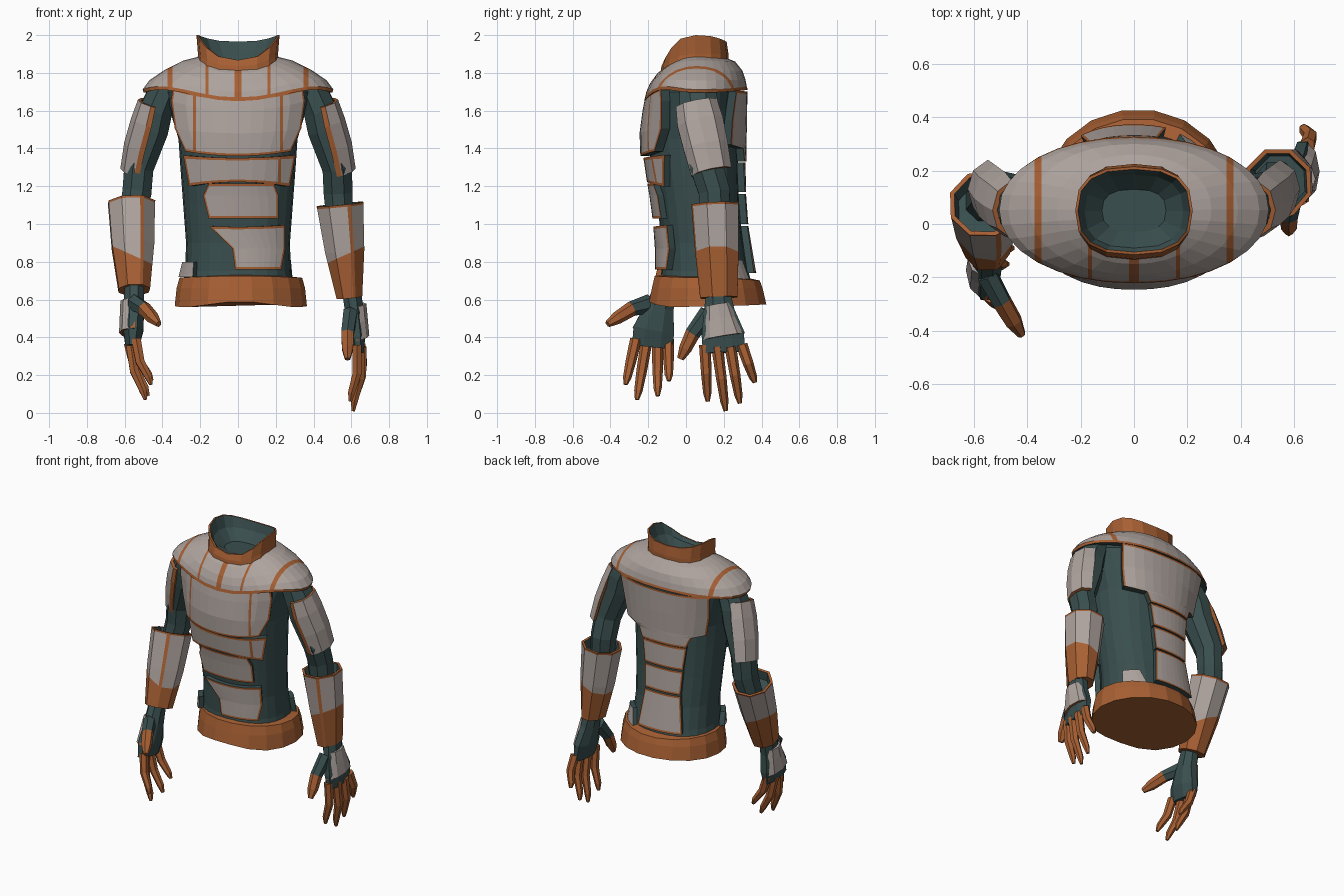
import bpy, bmesh, math
from mathutils import Vector

if "Cube" in bpy.data.objects:
    bpy.data.objects.remove(bpy.data.objects["Cube"])

GREY, RUST, DARK = 0, 1, 2
MATS = []
for mname, col in (("plate_grey", (.42, .365, .34)), ("rust_trim", (.385, .115, .033)),
                   ("dark_fabric", (.042, .077, .077))):
    m = bpy.data.materials.new(mname)
    m.diffuse_color = (*col, 1)
    m.use_nodes = True
    m.node_tree.nodes["Principled BSDF"].inputs["Base Color"].default_value = m.diffuse_color
    MATS.append(m)


def finish(name, bm, cuts=(), paint=None):
    """Slice along seam planes, recolour by rule, make the object."""
    for co, no in cuts:
        bmesh.ops.bisect_plane(bm, geom=bm.verts[:] + bm.edges[:] + bm.faces[:],
                               plane_co=co, plane_no=no, dist=1e-5)
    bmesh.ops.recalc_face_normals(bm, faces=bm.faces)
    if paint:
        for f in bm.faces:
            k = paint(f.calc_center_median(), f.material_index)
            if k is not None:
                f.material_index = k
    me = bpy.data.meshes.new(name)
    bm.to_mesh(me)
    bm.free()
    for m in MATS:
        me.materials.append(m)
    ob = bpy.data.objects.new(name, me)
    bpy.context.collection.objects.link(ob)
    return ob


def loft(name, rings, mat, cap0=None, cap1=None, cuts=(), paint=None):
    """Skin closed rings; mat is an index or a rule of (row, column)."""
    bm = bmesh.new()
    vs = [[bm.verts.new(p) for p in r] for r in rings]
    n = len(vs[0])
    for i in range(len(vs) - 1):
        for j in range(n):
            k = (j + 1) % n
            f = bm.faces.new((vs[i][j], vs[i][k], vs[i + 1][k], vs[i + 1][j]))
            f.material_index = mat(i, j) if callable(mat) else mat
    for ring, cap in ((vs[0], cap0), (vs[-1], cap1)):
        if cap is not None:
            bm.faces.new(ring).material_index = cap
    return finish(name, bm, cuts, paint)


def oval(hw, yf, yb, zs, zf=None, zb=None, lift=0, n=2.2, N=24):
    """Horizontal rounded ring; height may differ at side, front, back and front corners."""
    zf = zs if zf is None else zf
    zb = zs if zb is None else zb
    out = []
    for j in range(N):
        a = 2 * math.pi * j / N
        c, s = math.cos(a), math.sin(a)
        x = hw * math.copysign(abs(c) ** (2 / n), c)
        y = (yf + yb) / 2 + (yb - yf) / 2 * math.copysign(abs(s) ** (2 / n), s)
        z = zs + ((zb if s > 0 else zf) - zs) * s * s
        out.append((x, y, z + (lift * math.sin(2 * a) ** 2 if s < 0 else 0)))
    return out


def tube(name, secs, s, mat, shape=8, axis=None, caps=(DARK, DARK), cuts=(), paint=None):
    """Limb through sections (x, y, z, rx, ry); shape = side count or (angle, scale) list."""
    if isinstance(shape, int):
        shape = [(math.pi * (2 * j + 1) / shape, 1) for j in range(shape)]
    P = [Vector(q[:3]) for q in secs]
    rings = []
    for i, q in enumerate(secs):
        t = (axis or (P[min(i + 1, len(P) - 1)] - P[max(i - 1, 0)])).normalized()
        u = Vector((s, 0, 0))
        u = (u - t * u.dot(t)).normalized()
        v = t.cross(u)
        v = -v if v.y < 0 else v
        rings.append([P[i] + u * q[3] * k * math.cos(a) + v * q[4] * k * math.sin(a)
                      for a, k in shape])
    return loft(name, rings, mat, caps[0], caps[1], cuts, paint)


# torso under-suit: (z, half width, front, back)
BODY = [(.60, .31, -.15, .37), (.75, .28, -.13, .33), (.9, .275, -.13, .30), (1.1, .29, -.15, .28),
        (1.3, .305, -.185, .275), (1.45, .315, -.20, .275), (1.6, .36, -.18, .28), (1.7, .40, -.16, .28),
        (1.78, .34, -.12, .26), (1.83, .2, -.08, .2)]
loft("torso", [oval(w, f, b, z, n=2.3) for z, w, f, b in BODY], DARK, DARK, DARK)


def surf(x, z, side, off):
    """Point on the torso front (side -1) or back (side 1), raised by off."""
    for a, b in zip(BODY, BODY[1:]):
        if z <= b[0]:
            break
    k = (z - a[0]) / (b[0] - a[0])
    hw, yf, yb = (a[i] + (b[i] - a[i]) * k for i in (1, 2, 3))
    t = min(abs(x) / (hw + off * 1.25), .985)
    return Vector((x, (yf + yb) / 2 + side * ((yb - yf) / 2 + off) * (1 - t ** 2.3) ** (1 / 2.3), z))


def plate(name, rows, side, off, seams=(), segs=8, rim=RUST):
    """Armour plate with a border; rows are (z, x left, x right, edge lift)."""
    def mix(a, b, d):
        k = d / abs(b[0] - a[0])
        return tuple(p + (q - p) * k for p, q in zip(a, b))
    rows = [rows[0], mix(rows[0], rows[1], .013), *rows[1:-1], mix(rows[-1], rows[-2], .013), rows[-1]]
    bm, grid = bmesh.new(), []
    half = max(max(abs(r[1]), abs(r[2])) for r in rows)
    for z, xl, xr, lift in rows:
        e = .01 / (xr - xl)
        us = [0] + [e + (1 - 2 * e) * i / segs for i in range(segs + 1)] + [1]
        xs = [xl + (xr - xl) * u for u in us]
        grid.append([bm.verts.new(surf(x, z + lift * (x / half) ** 2, side, off)) for x in xs])
    R, C = len(grid) - 1, len(grid[0]) - 1
    for i in range(R):
        for j in range(C):
            f = bm.faces.new((grid[i][j], grid[i][j + 1], grid[i + 1][j + 1], grid[i + 1][j]))
            f.material_index = rim if i in (0, R - 1) or j in (0, C - 1) else GREY
    loop = grid[0] + [g[-1] for g in grid[1:]] + grid[-1][-2::-1] + [g[0] for g in grid[-2:0:-1]]
    low = [bm.verts.new((v.co.x * .92, v.co.y - side * off * .9, v.co.z)) for v in loop]
    for i in range(len(loop)):
        k = (i + 1) % len(loop)
        bm.faces.new((loop[i], loop[k], low[k], low[i])).material_index = DARK
    bm.faces.new(low).material_index = DARK
    cuts = [((x + d, 0, 0), (1, 0, 0)) for x in seams for d in (-.007, .007)]
    finish(name, bm, cuts, lambda c, m: RUST if m == GREY and any(abs(c.x - x) < .007 for x in seams) else None)


# front plates
plate("chest_plate", [(1.36, -.28, .28, .04), (1.48, -.335, .335, .03), (1.6, -.355, .355, .05),
                      (1.67, -.345, .345, .05)], -1, .05, (-.23, .23), 10)
plate("upper_belly_plate", [(1.222, -.26, .275, -.03), (1.35, -.29, .305, .015)], -1, .035, (.22,))
plate("middle_belly_plate", [(1.03, -.155, .215, 0), (1.15, -.185, .215, 0), (1.215, -.155, .19, 0)], -1, .035)
plate("lower_belly_plate", [(.76, -.015, .23, 0), (.87, -.03, .25, 0), (.985, -.15, .25, .01)], -1, .035)
plate("front_hip_plate", [(.72, -.315, -.24, 0), (.80, -.295, -.235, 0)], -1, .03, (), 3, GREY)
# back plates
plate("upper_back_plate", [(1.33, -.2, .12, 0), (1.40, -.23, .15, 0), (1.42, -.31, .285, 0), (1.55, -.335, .305, 0),
                           (1.70, -.355, .32, .01)], 1, .045, (), 10)
for nm, z0, z1, w0, w1 in (("upper", 1.17, 1.325, .18, .2), ("middle", 1.0, 1.16, .17, .18),
                           ("lower", .74, .99, .2, .17)):
    plate(nm + "_spine_plate", [(z0, -w0, w0 - .08, 0), (z1, -w1, w1 - .08, 0)], 1, .04)
plate("rear_hip_plate", [(.70, .17, .29, 0), (.81, .2, .28, 0)], 1, .025, (), 3, GREY)

# hem band
hem = [oval(.35, -.20, .43, .565, .59, .575, -.015, n=2, N=18), oval(.34, -.185, .41, .66, n=2, N=18),
       oval(.325, -.17, .395, .715, .725, .70, n=2, N=18), oval(.28, -.13, .35, .72, .73, .71, n=2, N=18)]
loft("hem_band", [[(x + .015, y, z) for x, y, z in r] for r in hem], RUST, RUST, RUST)

# shoulder yoke with painted seams
YOKE = [(.19, -.11, .21, 1.89, 1.83, 1.88), (.29, -.15, .26, 1.865, 1.80, 1.86),
        (.39, -.19, .30, 1.815, 1.745, 1.81, .015), (.47, -.21, .315, 1.76, 1.70, 1.765, .025),
        (.505, -.217, .322, 1.712, 1.67, 1.727, .035), (.50, -.222, .327, 1.695, 1.65, 1.71, .035),
        (.44, -.17, .28, 1.71, 1.66, 1.71, .035)]
SEAMS = ((-.36, .013), (.36, .013), (-.165, .008), (.165, .008), (0, .018))


def yoke_paint(c, m):
    if m == GREY:
        for x, w in SEAMS:
            if abs(c.x - x) < w and (abs(x) > .3 or c.y < -.08):
                return RUST


loft("shoulder_yoke", [oval(*r, n=2.1, N=32) for r in YOKE], lambda i, j: (GREY, GREY, GREY, GREY, RUST, DARK)[i],
     cuts=[((x + d, 0, 0), (1, 0, 0)) for x, w in SEAMS for d in (-w, w)], paint=yoke_paint)

# collar: outer band, rim, dark lining
COLLAR = [(.215, -.135, .225, 1.86, 1.80, 1.86), (.212, -.13, .225, 1.90, 1.835, 1.90),
          (.22, -.115, .215, 2.0, 1.868, 1.965), (.21, -.105, .205, 2.0, 1.868, 1.965),
          (.185, -.09, .185, 1.92, 1.85, 1.91), (.12, -.03, .13, 1.845)]
loft("collar", [oval(*r, n=2.6, N=16) for r in COLLAR], lambda i, j: RUST if i < 3 else DARK, None, DARK)

# arms: joint paths differ per side
ARC = [math.radians(a) for a in (-97, -80, -38, 0, 40, 82)]
SHELL = [(a, 1) for a in ARC] + [(a, .78) for a in reversed(ARC)]


def shell_mat(i, j):
    """Front border colouring for a partial sleeve plate."""
    return RUST if j in (0, 5, 11) else GREY if j < 5 else DARK


def arm(side, s, elbow, cuff_top, cuff_low, low_r, stripe, palm, tips, thumb, bases):
    ex, ey = elbow
    tube(side + "_sleeve", [(s * .38, .06, 1.73, .085, .10), (s * .435, .07, 1.6, .095, .115),
                            (s * .455, .08, 1.5, .093, .11), (s * .525, .11, 1.3, .085, .095),
                            (ex, ey, 1.17, .083, .09), (*cuff_top[:2], 1.0, .075, .08)], s, DARK)
    g = [(s * .447, .055, 1.64, .085, .112), (s * .47, .075, 1.54, .098, .124),
         (s * .505, .105, 1.41, .1, .12), (s * .535, .135, 1.275, .09, .11)]
    tube(side + "_upper_arm_plate", g, s, shell_mat, SHELL, caps=(RUST, RUST))
    # forearm cuff, hollow at the top, with a narrow striped column
    a, b = Vector(cuff_low), Vector(cuff_top)
    d = (b - a).normalized()
    mid = a.lerp(b, .5)
    rx, ry = low_r
    secs = [(*a, rx, ry), (*mid, (rx + .125) / 2 + .012, (ry + .13) / 2 + .005),
            (*(b - d * .012), .13, .132), (*b, .132, .134), (*b, .115, .117), (*(b - d * .06), .1, .104)]
    shape = [(math.radians(stripe - 5), 1)] + [(math.radians(stripe + 5 + 43.75 * k), 1) for k in range(8)]
    band_n = Vector((-.45 * s, 0, 1)).normalized()
    band = Vector((mid.x, 0, .835))
    tube(side + "_forearm_cuff", secs, s,
         lambda i, j: RUST if j == 0 and i < 2 else (GREY, GREY, RUST, RUST, DARK)[i], shape, d, (RUST, DARK),
         [(band, band_n)], lambda c, m: RUST if m == GREY and (c - band).dot(band_n) < 0 else None)
    # hand with back plate
    tube(side + "_palm", palm, s, DARK)
    p1, p2 = palm[1], palm[2]
    ps = []
    for k in (-.25, .4, 1.15):
        q = [m + (n - m) * k for m, n in zip(p1, p2)]
        ps.append((*q[:3], q[3] + .016, q[4] * .92))
    tube(side + "_hand_plate", ps, s, shell_mat, SHELL, caps=(GREY, RUST))
    for i, (base, tip) in enumerate(zip(bases, tips)):
        p, q = Vector(base), Vector(tip)
        m = p.lerp(q, .5) + Vector((s * .018, 0, 0))
        tube(f"{side}_finger_{i + 1}", [(*p, .029, .031), (*m, .027, .028), (*p.lerp(q, .85), .021, .022),
                                        (*q, .01, .011)], s, RUST, 6, caps=(RUST, RUST))
    t0, t1, t2 = (Vector(t) for t in thumb)
    tube(side + "_thumb", [(*t0, .042, .05), (*t1, .038, .04), (*t1.lerp(t2, .6), .034, .034), (*t2, .016, .018)],
         s, lambda i, j: DARK if i == 0 else RUST, 6, caps=(DARK, RUST))


arm("right", 1, (.53, .15), (.54, .155, 1.105), (.59, .175, .61), (.072, .105), -68,
    [(.60, .17, .66, .055, .065), (.615, .175, .54, .052, .088), (.63, .195, .42, .048, .122), (.64, .20, .32, .03, .12)],
    [(.595, .115, .06), (.61, .21, .01), (.62, .285, .05), (.635, .365, .16)],
    [(.595, .12, .53), (.58, .035, .42), (.58, -.03, .285)],
    [(.63, .10, .36), (.645, .165, .35), (.655, .235, .35), (.65, .295, .36)])
arm("left", -1, (-.535, .11), (-.565, .075, 1.11), (-.55, -.09, .65), (.088, .095), -116,
    [(-.55, -.10, .68, .055, .06), (-.55, -.14, .56, .058, .082), (-.555, -.17, .44, .058, .118),
     (-.56, -.18, .35, .038, .115)],
    [(-.46, -.32, .15), (-.49, -.26, .07), (-.475, -.15, .09), (-.455, -.09, .17)],
    [(-.55, -.19, .58), (-.495, -.29, .55), (-.42, -.415, .47)],
    [(-.54, -.265, .39), (-.57, -.21, .37), (-.58, -.15, .37), (-.565, -.095, .39)])
